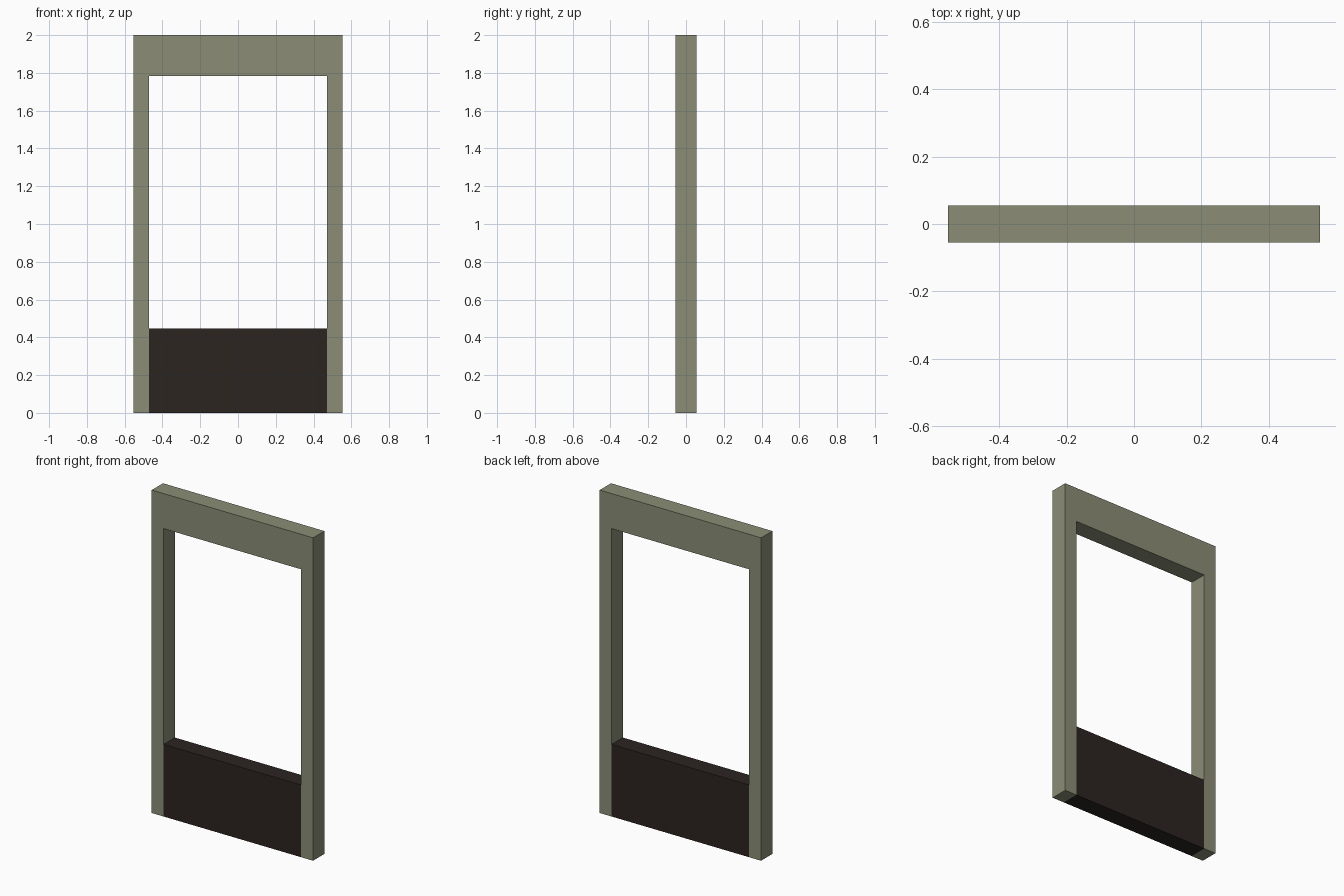
import bpy, bmesh
from mathutils import Vector

if "Cube" in bpy.data.objects:
    bpy.data.objects.remove(bpy.data.objects["Cube"])

HALF_W, INNER_W, HALF_D = 0.553, 0.471, 0.055
HEIGHT, LINTEL_Z, PANEL_Z = 2.0, 1.783, 0.447


def material(name, color):
    mat = bpy.data.materials.new(name)
    mat.diffuse_color = (*color, 1.0)
    mat.use_nodes = True
    mat.node_tree.nodes["Principled BSDF"].inputs["Base Color"].default_value = mat.diffuse_color
    return mat


def extruded(name, profile, mat):
    """Extrude an x-z profile through the full depth of the frame."""
    bm = bmesh.new()
    face = bm.faces.new([bm.verts.new((x, -HALF_D, z)) for x, z in profile])
    result = bmesh.ops.extrude_face_region(bm, geom=[face], use_keep_orig=True)
    moved = [g for g in result["geom"] if isinstance(g, bmesh.types.BMVert)]
    bmesh.ops.translate(bm, verts=moved, vec=Vector((0, 2 * HALF_D, 0)))
    bmesh.ops.recalc_face_normals(bm, faces=bm.faces)
    mesh = bpy.data.meshes.new(name)
    bm.to_mesh(mesh)
    bm.free()
    mesh.materials.append(mat)
    obj = bpy.data.objects.new(name, mesh)
    bpy.context.collection.objects.link(obj)
    return obj


# Outer frame: two posts joined by a deep lintel
left = [(-INNER_W, LINTEL_Z), (-INNER_W, 0), (-HALF_W, 0), (-HALF_W, HEIGHT)]
right = [(-x, z) for x, z in reversed(left)]
extruded("window_frame", left + right, material("sage_paint", (0.258, 0.270, 0.181)))

# Solid panel filling the bottom of the opening
panel = [(-INNER_W, 0), (INNER_W, 0), (INNER_W, PANEL_Z), (-INNER_W, PANEL_Z)]
extruded("lower_panel", panel, material("dark_wood", (0.025, 0.018, 0.015)))
